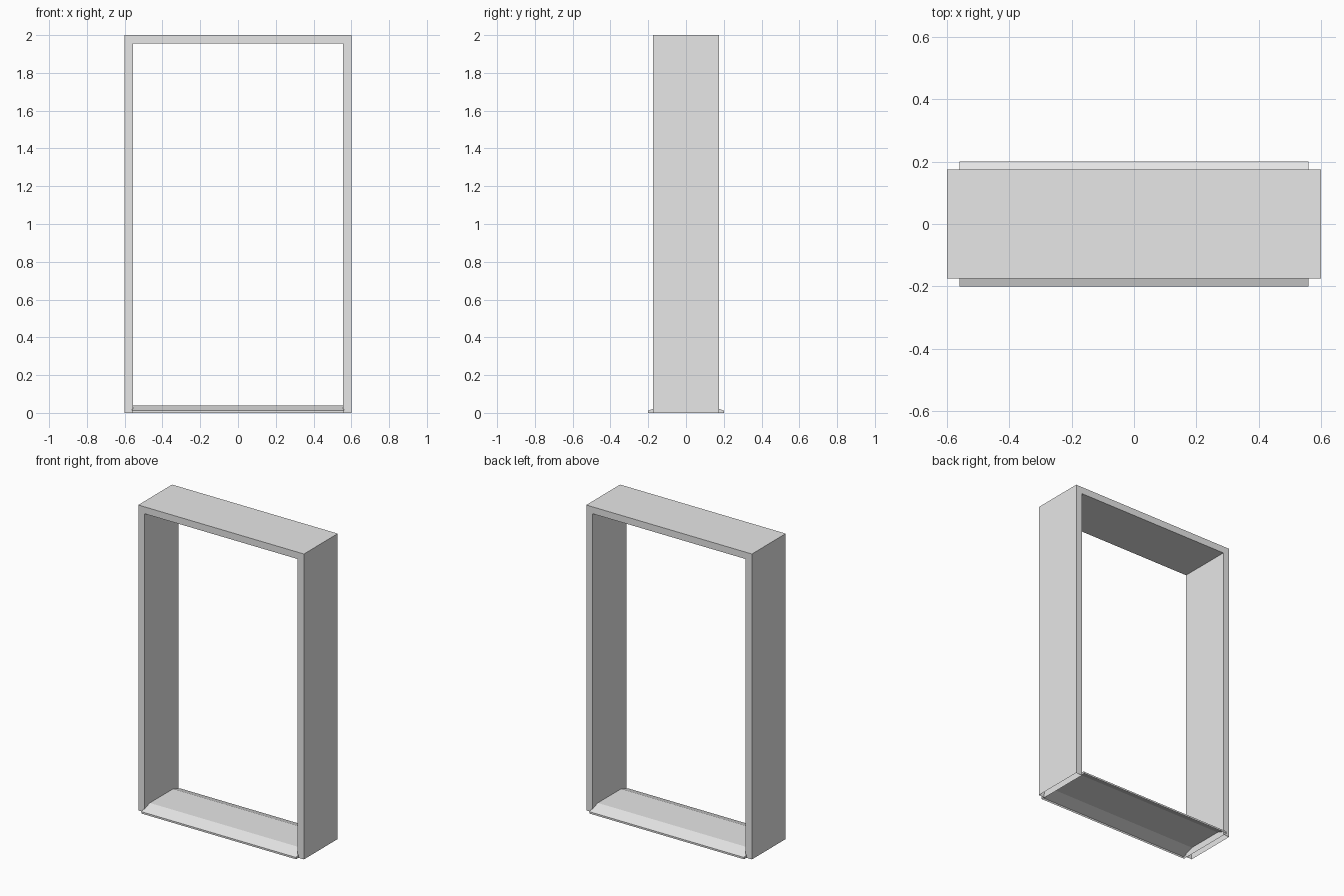
import bpy
import bmesh

cube = bpy.data.objects.get("Cube")
if cube:
    bpy.data.objects.remove(cube, do_unlink=True)

# Single plain grey finish
GREY = (0.8, 0.8, 0.8, 1.0)
grey = bpy.data.materials.new("light_grey")
grey.use_nodes = True
grey.diffuse_color = GREY
grey.node_tree.nodes["Principled BSDF"].inputs["Base Color"].default_value = GREY


def extruded(name, outline, offset):
    """Extrude a flat outline along offset, then open the underside at z = 0."""
    bm = bmesh.new()
    face = bm.faces.new([bm.verts.new(p) for p in outline])
    result = bmesh.ops.extrude_face_region(bm, geom=[face], use_keep_orig=True)
    moved = [g for g in result["geom"] if isinstance(g, bmesh.types.BMVert)]
    bmesh.ops.translate(bm, verts=moved, vec=offset)
    bmesh.ops.recalc_face_normals(bm, faces=bm.faces[:])
    underside = [f for f in bm.faces if all(abs(v.co.z) < 1e-5 for v in f.verts)]
    bmesh.ops.delete(bm, geom=underside, context="FACES")
    mesh = bpy.data.meshes.new(name)
    bm.to_mesh(mesh)
    bm.free()
    mesh.materials.append(grey)
    obj = bpy.data.objects.new(name, mesh)
    bpy.context.collection.objects.link(obj)
    return obj


# Door frame: two jambs and a head as one hollow arch
half_w, half_d, height, thick = 0.6, 0.175, 2.0, 0.045
inner_w, inner_h = half_w - thick, height - thick
arch = [(-half_w, 0), (-half_w, height), (half_w, height), (half_w, 0),
        (inner_w, 0), (inner_w, inner_h), (-inner_w, inner_h), (-inner_w, 0)]
extruded("door_frame", [(x, -half_d, z) for x, z in arch], (0, 2 * half_d, 0))

# Threshold: shallow ramp on both sides with a small upright lip
sill_w = 0.56
ramp = [(-0.2, 0), (-0.2, 0.012), (-0.12, 0.04)]
profile = ramp + [(-y, z) for y, z in reversed(ramp)]
extruded("threshold", [(-sill_w, y, z) for y, z in profile], (2 * sill_w, 0, 0))
